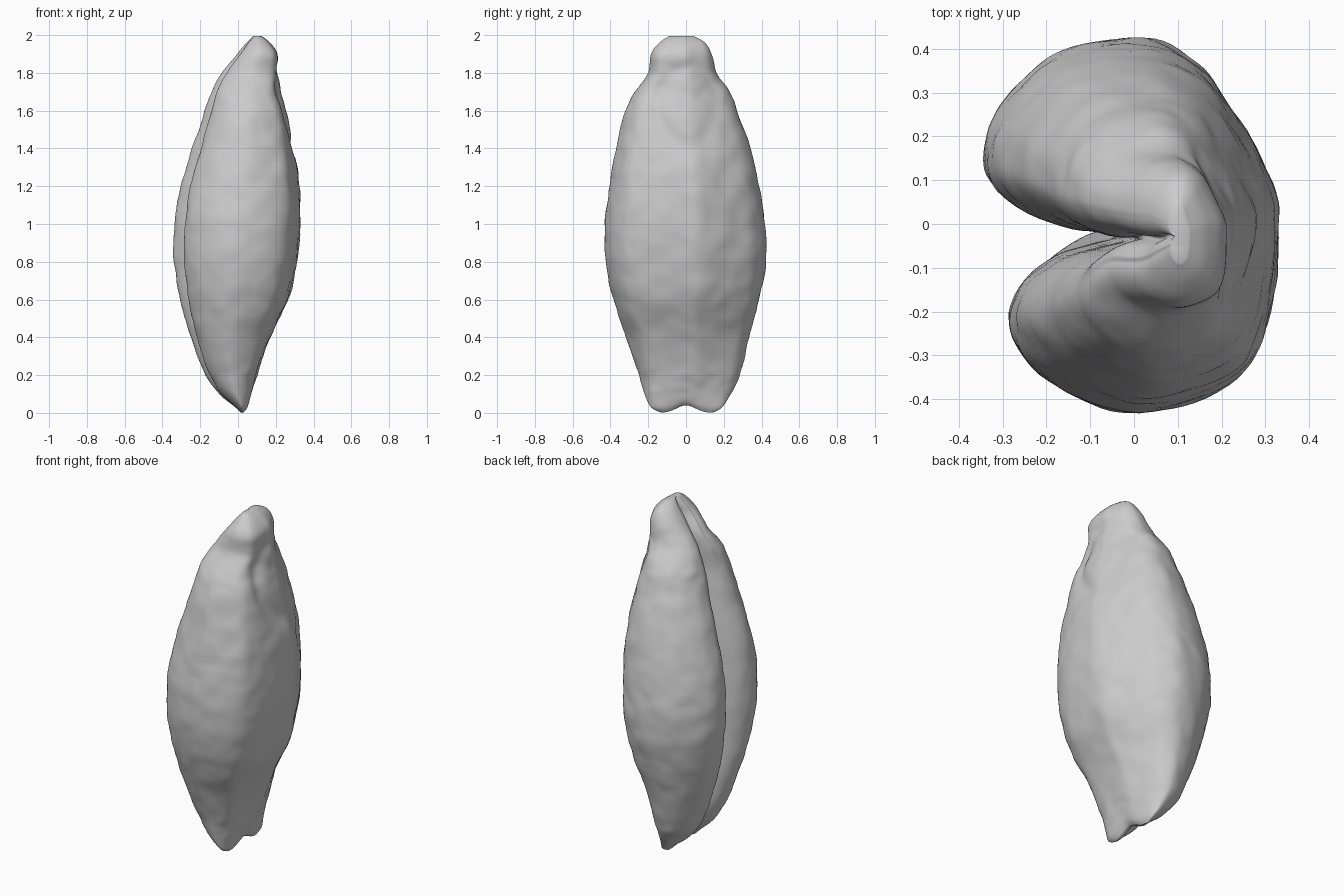
import bpy, bmesh, math
from mathutils import Vector, noise

if "Cube" in bpy.data.objects:
    bpy.data.objects.remove(bpy.data.objects["Cube"], do_unlink=True)

# Kidney cross-section with a deep crease on the -x side, in units of half width
SECTION = [(-.98, .26), (-1, .42), (-.93, .6), (-.74, .79), (-.45, .94), (-.12, 1),
           (.17, .99), (.45, .87), (.64, .69), (.85, .42), (.98, .19), (1, 0),
           (.97, -.33), (.89, -.62), (.72, -.82), (.35, -.96), (0, -1), (-.33, -.93),
           (-.62, -.8), (-.8, -.63), (-.84, -.47), (-.74, -.3), (-.52, -.17),
           (-.28, -.11), (-.1, -.07), (-.14, -.02), (-.42, -.01), (-.78, .1)]

# Height, x min, x max, y min, y max
PROFILE = [(0, .01, .035, -.13, .14), (.03, -.02, .055, -.185, .19), (.1, -.10, .075, -.22, .235),
           (.2, -.17, .10, -.25, .285), (.4, -.25, .17, -.315, .33), (.6, -.305, .265, -.385, .385),
           (.8, -.335, .31, -.425, .422), (1, -.335, .33, -.43, .415), (1.2, -.30, .325, -.405, .385),
           (1.4, -.24, .295, -.37, .34), (1.6, -.175, .255, -.32, .27), (1.7, -.14, .225, -.275, .23),
           (1.8, -.085, .22, -.2, .165), (1.9, -.005, .21, -.185, .135), (1.96, .045, .17, -.14, .1),
           (1.995, .08, .125, -.09, .04)]


def spline(p0, p1, p2, p3, t):
    """Smooth curve between p1 and p2."""
    return [.5 * (2 * b + (c - a) * t + (2 * a - 5 * b + 4 * c - d) * t * t
                  + (3 * b - a - 3 * c + d) * t ** 3) for a, b, c, d in zip(p0, p1, p2, p3)]


def refine(points, steps, closed):
    n = len(points)
    pick = (lambda i: points[i % n]) if closed else (lambda i: points[max(0, min(n - 1, i))])
    out = [spline(pick(i - 1), pick(i), pick(i + 1), pick(i + 2), s / steps)
           for i in range(n if closed else n - 1) for s in range(steps)]
    return out if closed else out + [points[-1]]


def bump(value, centre, width):
    return math.exp(-((value - centre) / width) ** 2)


def grain_point(row, nx, ny):
    z, x0, x1, y0, y1 = row
    # The crease gets shallower towards the tip
    if nx < 0 and abs(ny + .05) < .3:
        nx -= .4 * max(0, (z - 1.6) / .4) * (1 + nx)
    x = (x0 + x1) / 2 + nx * (x1 - x0) / 2
    y = (y0 + y1) / 2 + ny * (y1 - y0) / 2
    # Notch between the two feet
    z += .04 * bump(y, 0, .07) * max(0, 1 - z / .2)
    # Groove around the germ on the +x side
    if nx > 0:
        ring = math.hypot(y / .15, (z - 1.62) / .2)
        x -= .014 * nx * bump(ring, 1, .25)
    p = Vector((x, y, z))
    # Wrinkled skin
    fade = min(1, z / .2, (2 - z) / .2 + .1)
    wrinkle = noise.noise(p * 9) * .006 + noise.noise(Vector((x * 14, y * 14, z * 20))) * .004
    outward = Vector((nx, ny, 0)).normalized()
    return p + outward * wrinkle * max(0, fade)


# Loft the rings into one closed skin
bm = bmesh.new()
section = refine(SECTION, 5, True)
rings = [[bm.verts.new(grain_point(row, nx, ny)) for nx, ny in section]
         for row in refine(PROFILE, 7, False)]
count = len(section)
for low, high in zip(rings, rings[1:]):
    for i in range(count):
        j = (i + 1) % count
        bm.faces.new((low[i], low[j], high[j], high[i]))
caps = [bm.faces.new(rings[0]), bm.faces.new(rings[-1])]
bmesh.ops.triangulate(bm, faces=caps)
bmesh.ops.recalc_face_normals(bm, faces=bm.faces)

mesh = bpy.data.meshes.new("grain")
bm.to_mesh(mesh)
bm.free()
grain = bpy.data.objects.new("grain", mesh)
bpy.context.collection.objects.link(grain)

# Plain grey skin
material = bpy.data.materials.new("pale grey")
material.use_nodes = True
colour = (.6, .6, .6, 1)
material.diffuse_color = colour
material.node_tree.nodes["Principled BSDF"].inputs["Base Color"].default_value = colour
mesh.materials.append(material)

bpy.context.view_layer.objects.active = grain
grain.select_set(True)
bpy.ops.object.shade_smooth_by_angle(angle=math.radians(60))
